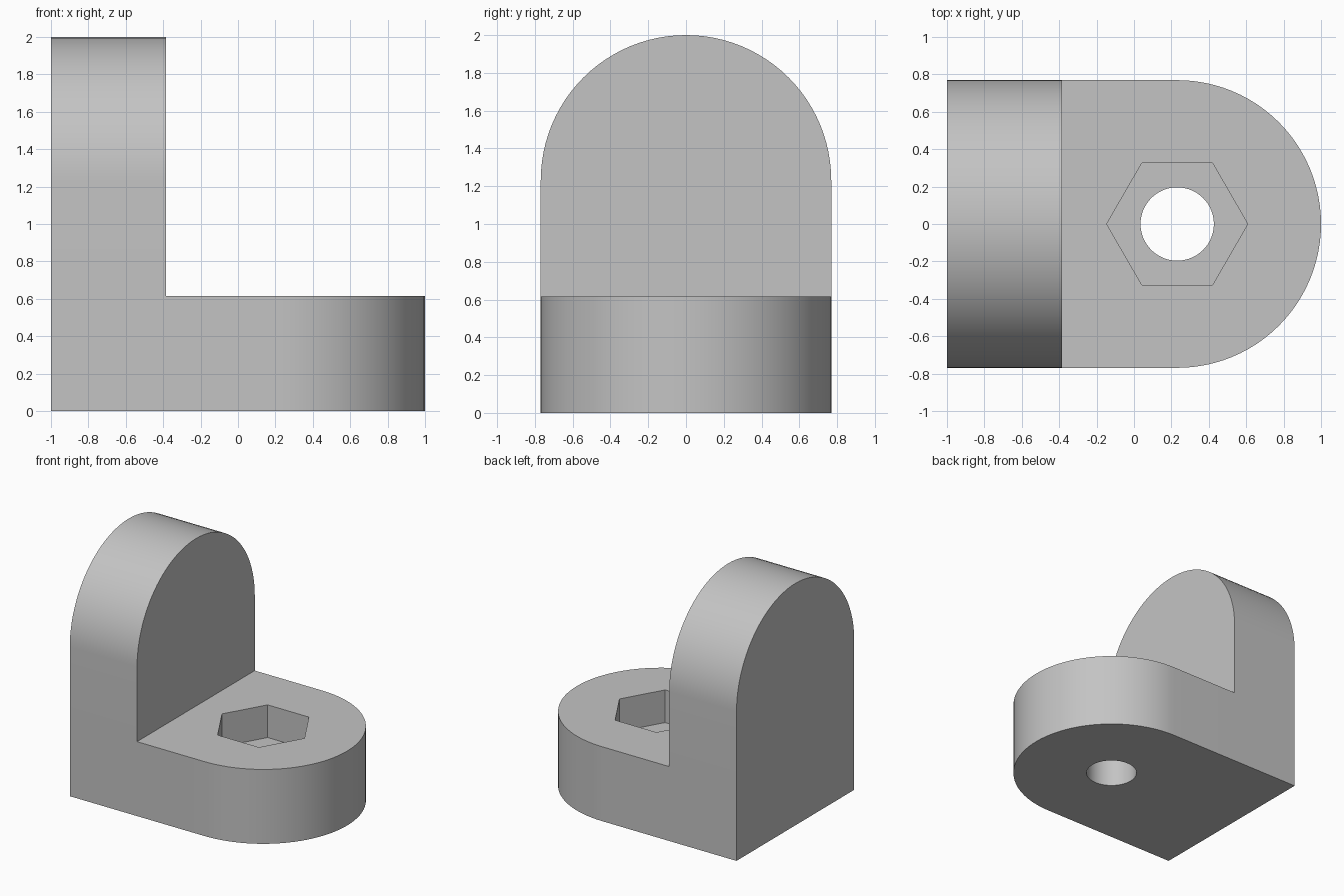
import bpy, bmesh
from math import pi, cos, sin, radians
from mathutils import Matrix

cube = bpy.data.objects.get("Cube")
if cube:
    bpy.data.objects.remove(cube, do_unlink=True)

THICK, HALF = 0.615, 0.769     # plate thickness, half width
CENTRE = 1.0 - HALF            # centre of the rounded end along x
HOLE, HEX, POCKET = 0.196, 0.377, 0.27

grey = bpy.data.materials.new("plain grey")
grey.use_nodes = True
grey.diffuse_color = (0.55, 0.55, 0.55, 1)
grey.node_tree.nodes["Principled BSDF"].inputs["Base Color"].default_value = (0.55, 0.55, 0.55, 1)

# Swaps x and z about the bend, turning the base plate into the upright
UPRIGHT = Matrix(((0, 0, 1, -1), (0, 1, 0, 0), (1, 0, 0, 1), (0, 0, 0, 1)))


def prism(name, outline, low, high, matrix):
    """Extrude an xy outline from low to high, then place it."""
    bm = bmesh.new()
    face = bm.faces.new([bm.verts.new((x, y, low)) for x, y in outline])
    out = bmesh.ops.extrude_face_region(bm, geom=[face])
    verts = [g for g in out["geom"] if isinstance(g, bmesh.types.BMVert)]
    bmesh.ops.translate(bm, verts=verts, vec=(0, 0, high - low))
    bm.transform(matrix)
    bmesh.ops.recalc_face_normals(bm, faces=bm.faces)
    mesh = bpy.data.meshes.new(name)
    bm.to_mesh(mesh)
    bm.free()
    mesh.materials.append(grey)
    obj = bpy.data.objects.new(name, mesh)
    bpy.context.scene.collection.objects.link(obj)
    return obj


def ring(radius, count):
    return [(CENTRE + radius * cos(2 * pi * i / count), radius * sin(2 * pi * i / count))
            for i in range(count)]


def combine(target, tool, operation):
    """Apply a boolean and discard the tool."""
    tool.hide_render = True
    mod = target.modifiers.new(operation.title(), "BOOLEAN")
    mod.operation, mod.object, mod.solver = operation, tool, "EXACT"
    bpy.context.view_layer.objects.active = target
    bpy.ops.object.modifier_apply(modifier=mod.name)
    bpy.data.objects.remove(tool, do_unlink=True)


# Plate outline: square at the bend, half round at the free end
STEPS = 48
arc = [(CENTRE + HALF * cos(a), HALF * sin(a))
       for a in (-pi / 2 + pi * i / STEPS for i in range(STEPS + 1))]
plate = [(-1, -HALF)] + arc + [(-1, HALF)]

# Base plate joined to the upright plate
bracket = prism("angle_bracket", plate, 0, THICK, Matrix())
combine(bracket, prism("upright_plate", plate, 0, THICK, UPRIGHT), "UNION")

# Bolt hole and hexagonal nut pocket in each plate
for matrix in (Matrix(), UPRIGHT):
    combine(bracket, prism("bolt_hole", ring(HOLE, 64), -0.1, THICK + 0.1, matrix), "DIFFERENCE")
    combine(bracket, prism("nut_pocket", ring(HEX, 6), THICK - POCKET, THICK + 0.1, matrix), "DIFFERENCE")

# Smooth the round walls, keep the corners crisp
bpy.ops.object.select_all(action="DESELECT")
bracket.select_set(True)
bpy.context.view_layer.objects.active = bracket
bpy.ops.object.shade_smooth_by_angle(angle=radians(30))
